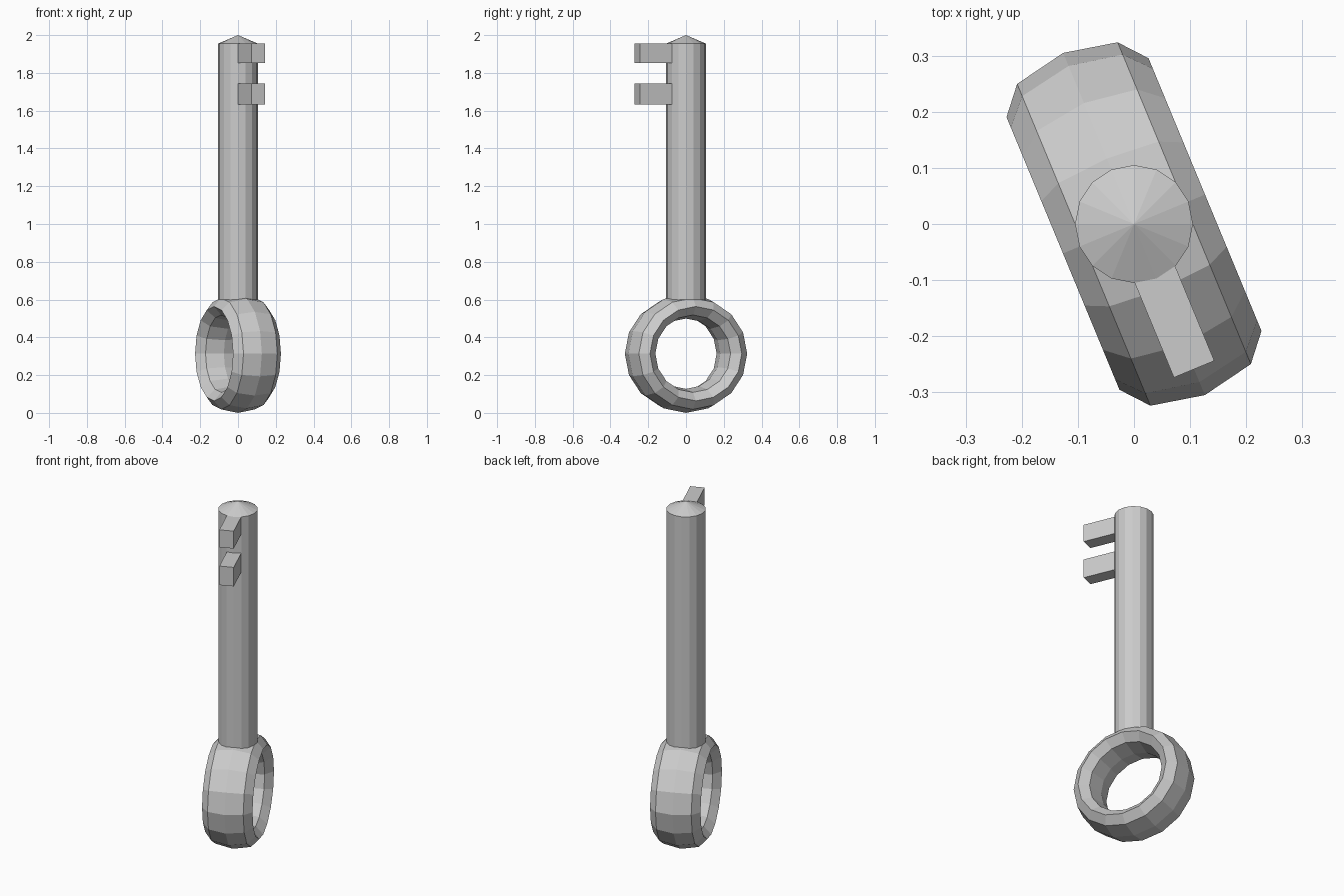
import bpy, bmesh, math
from mathutils import Matrix

if "Cube" in bpy.data.objects:
    bpy.data.objects.remove(bpy.data.objects["Cube"])

SIDES = 16
TURN = Matrix.Rotation(math.radians(22.5), 4, 'Z')   # twist of bow and teeth


def finish(bm, name):
    bmesh.ops.recalc_face_normals(bm, faces=bm.faces)
    mesh = bpy.data.meshes.new(name)
    bm.to_mesh(mesh)
    bm.free()
    obj = bpy.data.objects.new(name, mesh)
    bpy.context.collection.objects.link(obj)
    return obj


def lathe(name, profile, matrix, closed):
    """Spin (radius, height) points around z with flat facets."""
    bm = bmesh.new()
    rings = []
    for k in range(SIDES):
        a = 2 * math.pi * k / SIDES
        rings.append([bm.verts.new((r * math.cos(a), r * math.sin(a), h))
                      for r, h in profile])
    n = len(profile)
    for k in range(SIDES):
        a, b = rings[k], rings[(k + 1) % SIDES]
        for i in range(n if closed else n - 1):
            j = (i + 1) % n
            bm.faces.new((a[i], b[i], b[j], a[j]))
    bmesh.ops.remove_doubles(bm, verts=bm.verts, dist=1e-5)
    bmesh.ops.dissolve_degenerate(bm, edges=bm.edges, dist=1e-6)
    bmesh.ops.transform(bm, matrix=matrix, verts=bm.verts)
    return finish(bm, name)


# Shaft with a shallow pointed tip
lathe("shaft", [(0, 0.58), (0.105, 0.58), (0.105, 1.955), (0, 2.0)],
      Matrix.Identity(4), False)

# Ring-shaped bow: wide octagonal section, slightly squashed in height
section = [(0.263 + 0.067 * math.cos(i * math.pi / 4),
            0.137 * math.sin(i * math.pi / 4)) for i in range(8)]
squash = Matrix.Diagonal((1, 1, 0.95, 1))
upright = Matrix.Rotation(math.pi / 2, 4, 'Y')
lathe("bow_ring", section,
      Matrix.Translation((0, 0, 0.3135)) @ TURN @ squash @ upright, True)

# Two teeth near the tip
for i, (low, high) in enumerate([(1.632, 1.743), (1.853, 1.955)]):
    bm = bmesh.new()
    bmesh.ops.create_cube(bm, size=1)
    place = Matrix.Translation((0, -0.18, (low + high) / 2))
    size = Matrix.Diagonal((0.078, 0.2, high - low, 1))
    bmesh.ops.transform(bm, matrix=TURN @ place @ size, verts=bm.verts)
    finish(bm, f"tooth_{i + 1}")
